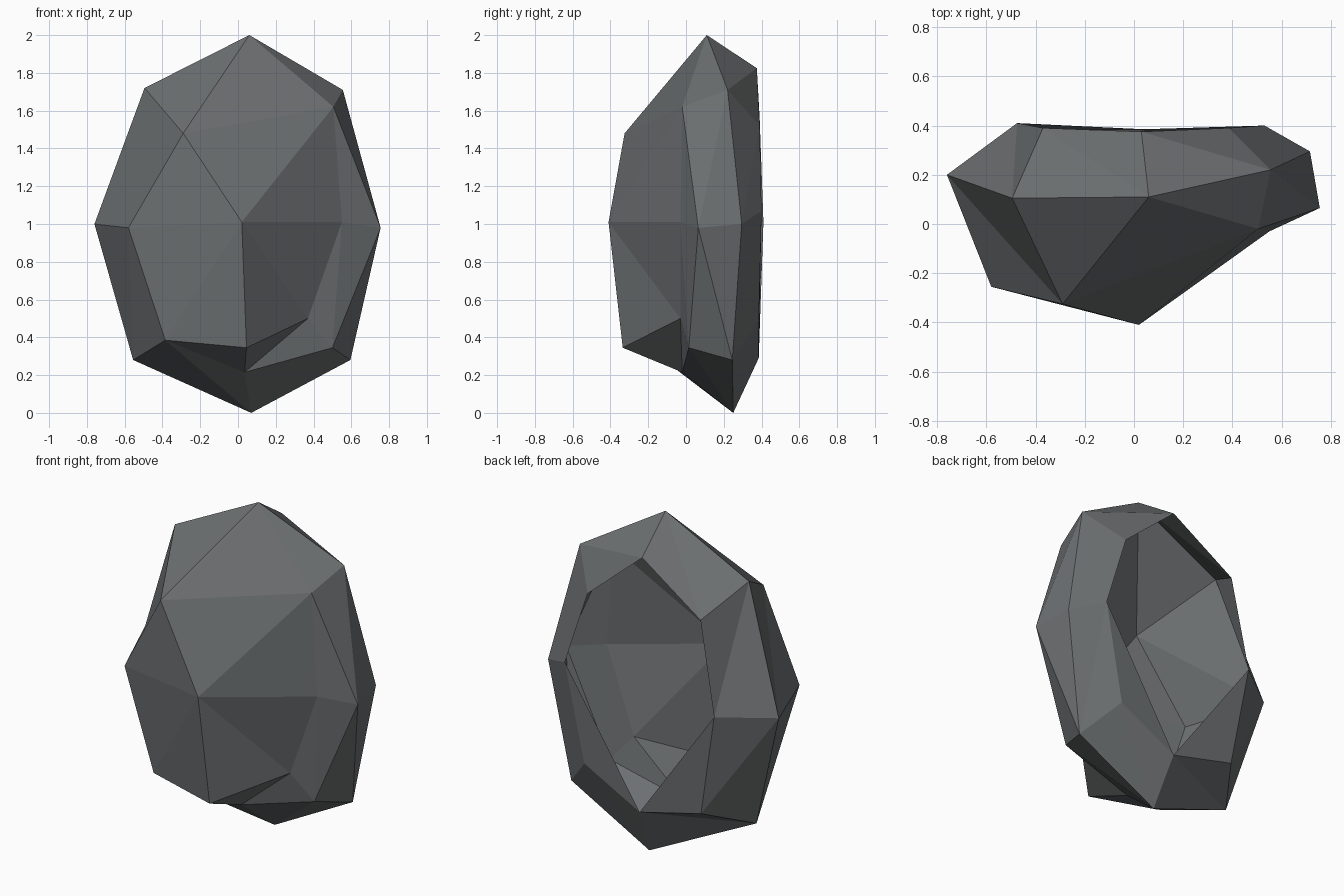
import bpy, bmesh

if "Cube" in bpy.data.objects:
    bpy.data.objects.remove(bpy.data.objects["Cube"])

# Rings of the rock shell, ordered top -> left -> bottom -> right
back = [(0.03, .375, 1.825), (-.37, .39, 1.56), (-.475, .41, 1.01), (-.37, .385, .39),
        (0.04, .385, .29), (.41, .385, .485), (.53, .40, 1.07), (.385, .39, 1.52)]
outer = [(.06, .11, 2.0), (-.495, .105, 1.72), (-.76, .20, 1.0), (-.555, .12, .28),
         (.07, .25, 0), (.595, .245, .28), (.715, .295, 1.0), (.555, .22, 1.71)]
C, E, H, R = (-.29, -.325, 1.48), (-.58, -.255, .98), (-.385, -.255, .385), (.035, -.02, .215)
L, N, P = (.50, .015, .345), (.755, .065, .98), (.505, -.02, 1.62)
F, I, M, O = (.02, -.41, 1.01), (.045, -.335, .345), (.37, -.03, .50), (.55, -.03, 1.01)

bm = bmesh.new()
cache = {}


def vert(p):
    if p not in cache:
        cache[p] = bm.verts.new(p)
    return cache[p]


def face(*pts):
    pts = list(dict.fromkeys(pts))
    if len(pts) > 2:
        bm.faces.new([vert(p) for p in pts])


def bridge(a, b, flipped=()):
    """Join two closed rings with triangles; flipped columns use the other diagonal."""
    n = len(a)
    for i in range(n):
        a0, a1, b0, b1 = a[i], a[(i + 1) % n], b[i], b[(i + 1) % n]
        if i in flipped:
            face(a0, a1, b1)
            face(a0, b1, b0)
        else:
            face(a0, a1, b0)
            face(a1, b1, b0)


# Side walls, front facets and front core
bridge(back, outer)
bridge(outer, [C, C, E, H, R, L, N, P], flipped=(4, 5))
bridge([C, E, H, R, L, N, P], [F, F, I, I, M, O, F], flipped=(3, 4))
face(F, I, M)
face(F, M, O)
# Two small lip facets on the open back
face(back[6], back[5], back[4])
face(back[4], back[3], back[2])

mesh = bpy.data.meshes.new("rock_shell")
bm.to_mesh(mesh)
bm.free()
rock = bpy.data.objects.new("rock_shell", mesh)
bpy.context.collection.objects.link(rock)

stone = bpy.data.materials.new("dark grey stone")
stone.diffuse_color = (0.15, 0.16, 0.165, 1)
stone.use_nodes = True
stone.node_tree.nodes["Principled BSDF"].inputs["Base Color"].default_value = stone.diffuse_color
mesh.materials.append(stone)
